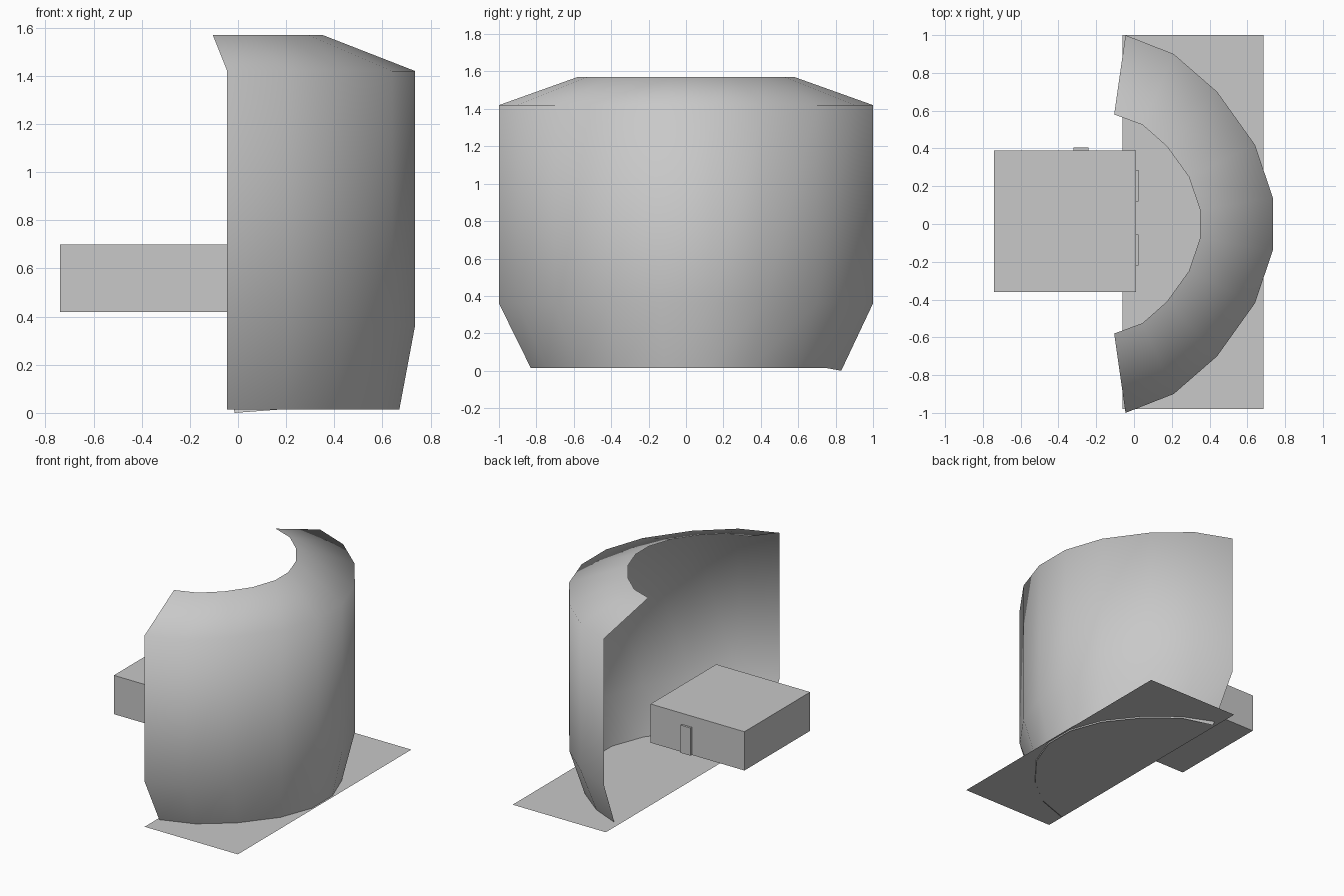
import bpy

if "Cube" in bpy.data.objects:
    bpy.data.objects.remove(bpy.data.objects["Cube"], do_unlink=True)

GREY = (0.58, 0.58, 0.58, 1)
grey = bpy.data.materials.new("plain_grey")
grey.use_nodes = True
grey.diffuse_color = GREY
grey.node_tree.nodes["Principled BSDF"].inputs["Base Color"].default_value = GREY


def make(name, verts, faces):
    mesh = bpy.data.meshes.new(name)
    mesh.from_pydata(verts, [], faces)
    mesh.materials.append(grey)
    obj = bpy.data.objects.new(name, mesh)
    bpy.context.collection.objects.link(obj)
    return obj


def box(name, low, high):
    bpy.ops.mesh.primitive_cube_add(size=1)
    obj = bpy.context.object
    obj.name = name
    obj.location = [(a + b) / 2 for a, b in zip(low, high)]
    obj.scale = [b - a for a, b in zip(low, high)]
    obj.data.materials.append(grey)
    return obj


def ring(half, z):
    """Mirror half an arc across y and lift it to height z."""
    arc = [(x, -y) for x, y in half] + [(x, y) for x, y in reversed(half)]
    return [(x, y, z) for x, y in arc]


# Curved wall: tapered foot, straight body, sloping open roof
END = -0.045
wide = [(END, 1.0), (0.21, 0.9), (0.44, 0.7), (0.64, 0.42), (0.735, 0.14)]
foot = [(END + (x - END) * 0.917, y * 0.83) for x, y in wide]
rim = [(-0.105, 0.58), (0.045, 0.525), (0.175, 0.41), (0.29, 0.25), (0.35, 0.075)]
rings = [ring(foot, 0.015), ring(wide, 0.36), ring(wide, 1.42), ring(rim, 1.57)]
rings[0][-1] = (-0.015, 0.83, 0.0)  # drooping corner of the foot
n = len(rings[0])
faces = [(r * n + i, r * n + i + 1, (r + 1) * n + i + 1, (r + 1) * n + i)
         for r in range(len(rings) - 1) for i in range(n - 1)]
wall = make("curved_wall", [v for r in rings for v in r], faces)
wall.data.polygons.foreach_set("use_smooth", [True] * len(faces))

# Flat floor sheet
make("floor", [(-0.06, -0.98, 0.025), (0.685, -0.98, 0.025),
               (0.685, 1.0, 0.025), (-0.06, 1.0, 0.025)], [(0, 1, 2, 3)])

# Cabinet with small plates on its sides
box("cabinet", (-0.74, -0.36, 0.42), (0.01, 0.39, 0.70))
box("side_plate", (-0.32, 0.385, 0.42), (-0.24, 0.405, 0.62))
for name, y in (("right_inner_plate", -0.22), ("left_inner_plate", 0.12)):
    box(name, (0.005, y, 0.40), (0.025, y + 0.165, 0.60))
